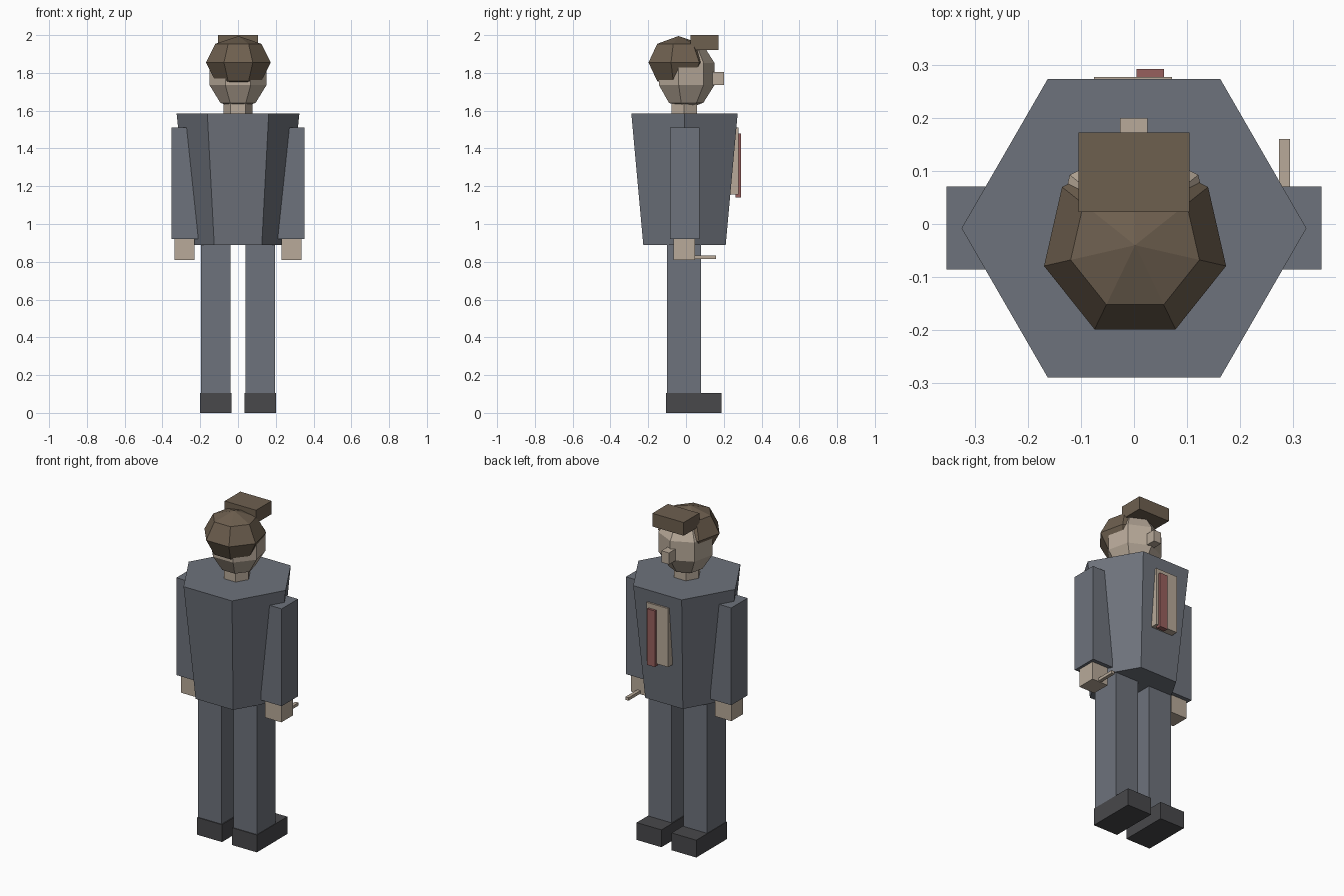
import bpy
import math


def material(name, rgb):
    mat = bpy.data.materials.new(name)
    mat.use_nodes = True
    colour = (*rgb, 1)
    mat.diffuse_color = colour
    mat.node_tree.nodes["Principled BSDF"].inputs["Base Color"].default_value = colour
    return mat


def finish(name, mat):
    obj = bpy.context.object
    obj.name = name
    obj.data.name = name
    obj.data.materials.append(mat)
    return obj


def box(name, mat, x, y, z):
    """Box spanning the given (low, high) range on each axis."""
    spans = (x, y, z)
    bpy.ops.mesh.primitive_cube_add(size=1, location=[(a + b) / 2 for a, b in spans])
    bpy.context.object.scale = [b - a for a, b in spans]
    return finish(name, mat)


def hex_column(name, mat, low_radius, high_radius, y, z):
    """Six-sided column with corners pointing left and right."""
    bpy.ops.mesh.primitive_cone_add(
        vertices=6, radius1=low_radius, radius2=high_radius, depth=z[1] - z[0],
        location=(0, y, (z[0] + z[1]) / 2), rotation=(0, 0, math.pi / 6))
    return finish(name, mat)


def faceted_ball(name, mat, rings, location, radius, height):
    bpy.ops.mesh.primitive_uv_sphere_add(
        segments=7, ring_count=rings, radius=1, location=location)
    bpy.context.object.scale = (radius, radius, height)
    return finish(name, mat)


start_cube = bpy.data.objects.get("Cube")
if start_cube:
    bpy.data.objects.remove(start_cube, do_unlink=True)

suit = material("slate suit", (0.155, 0.17, 0.2))
skin = material("pale skin", (0.48, 0.40, 0.32))
hair = material("brown hair", (0.155, 0.115, 0.078))
shoe = material("charcoal shoe", (0.065, 0.065, 0.07))
red = material("dull red tie", (0.31, 0.115, 0.11))

# Body
hex_column("jacket", suit, 0.252, 0.325, -0.008, (0.89, 1.585))
hex_column("neck", skin, 0.078, 0.078, -0.01, (1.56, 1.66))

# Head, hair, fringe and nose
faceted_ball("head", skin, 5, (0, -0.004, 1.794), 0.163, 0.188)
faceted_ball("hair_cap", hair, 4, (0.002, -0.04, 1.855), 0.176, 0.14)
box("fringe", hair, (-0.105, 0.105), (0.023, 0.172), (1.92, 2.0))
box("nose", skin, (-0.026, 0.025), (0.13, 0.2), (1.735, 1.805))

# Shirt panel and tie
box("shirt_panel", skin, (-0.075, 0.072), (0.2, 0.2775), (1.155, 1.51))
box("tie", red, (0.005, 0.057), (0.262, 0.292), (1.14, 1.48))

# Paired limbs
for side, s in (("left", 1), ("right", -1)):
    def span(a, b):
        return tuple(sorted((a * s, b * s)))
    box(side + "_arm", suit, span(0.213, 0.353), (-0.086, 0.071), (0.92, 1.51))
    box(side + "_hand", skin, span(0.229, 0.337), (-0.066, 0.047), (0.81, 0.925))
    box(side + "_leg", suit, span(0.04, 0.197), (-0.1, 0.08), (0.1, 0.9))
    box(side + "_shoe", shoe, span(0.034, 0.2), (-0.105, 0.187), (0, 0.105))

# Thin stick held in the left hand
box("held_stick", skin, (0.273, 0.294), (0.03, 0.16), (0.814, 0.832))
